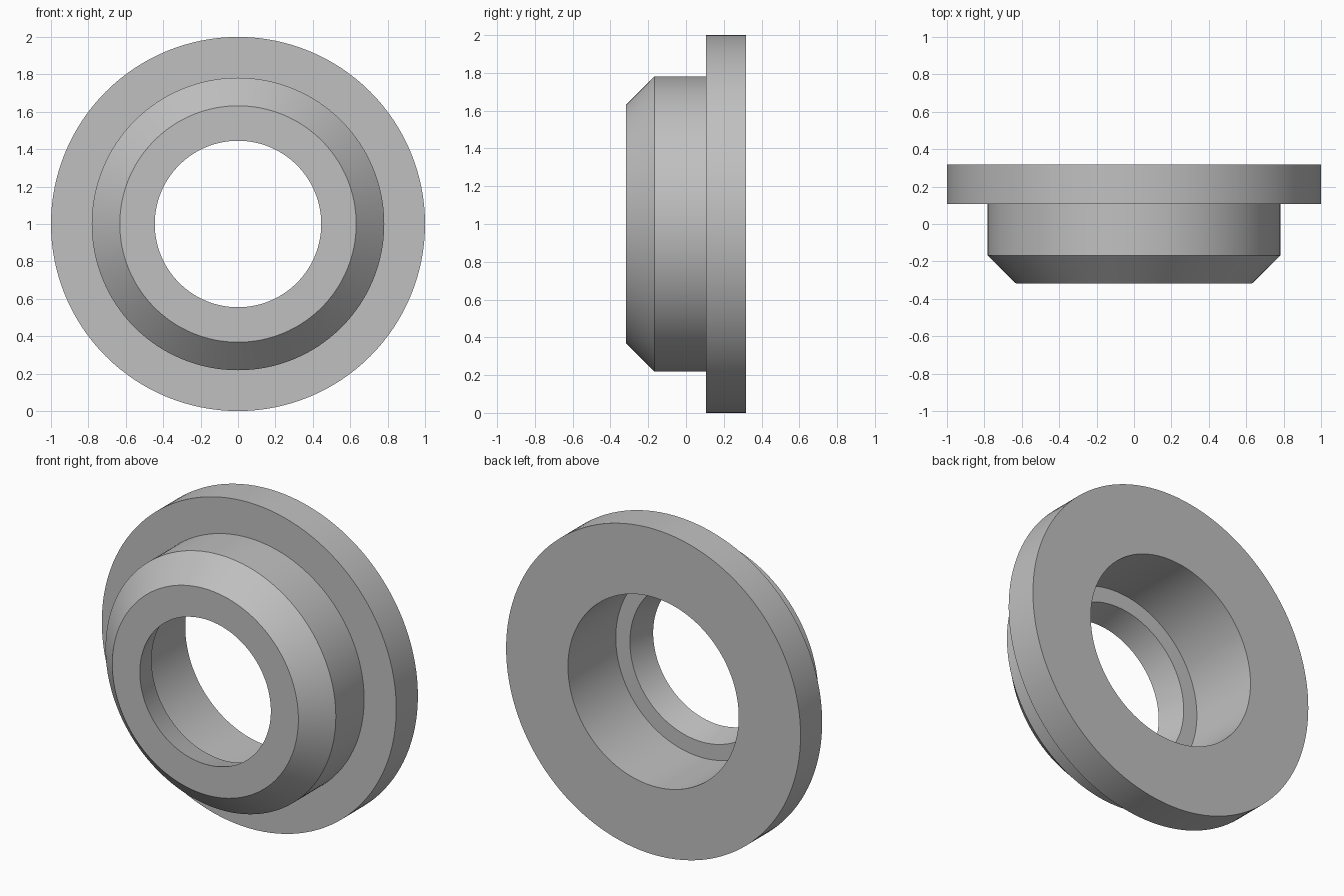
import bpy, bmesh, math
from mathutils import Matrix

cube = bpy.data.objects.get("Cube")
if cube:
    bpy.data.objects.remove(cube, do_unlink=True)

SEGMENTS = 128

# Plain grey material
grey = bpy.data.materials.new("plain grey")
grey.use_nodes = True
colour = (0.53, 0.53, 0.53, 1)
grey.diffuse_color = colour
grey.node_tree.nodes["Principled BSDF"].inputs["Base Color"].default_value = colour

# Closed cross-section as (radius, y): outside front to back, then back through the bore
profile = [
    (0.445, -0.317), (0.632, -0.317),   # front face
    (0.782, -0.168), (0.782, 0.107),    # chamfer and hub
    (1.0, 0.107), (1.0, 0.317),         # flange
    (0.58, 0.317), (0.58, -0.147),      # rear counterbore
    (0.484, -0.147),                    # step, then flared lip
]

# Revolve the section around the y axis
bm = bmesh.new()
verts = [bm.verts.new((r, y, 0)) for r, y in profile]
edges = [bm.edges.new((v, verts[(i + 1) % len(verts)])) for i, v in enumerate(verts)]
bmesh.ops.spin(bm, geom=verts + edges, cent=(0, 0, 0), axis=(0, 1, 0),
               angle=math.tau, steps=SEGMENTS, use_merge=True)
bmesh.ops.remove_doubles(bm, verts=bm.verts[:], dist=0.0001)
bmesh.ops.recalc_face_normals(bm, faces=bm.faces[:])
bmesh.ops.transform(bm, matrix=Matrix.Translation((0, 0, 1)), verts=bm.verts[:])

mesh = bpy.data.meshes.new("flanged_bushing")
bm.to_mesh(mesh)
bm.free()
mesh.materials.append(grey)
bushing = bpy.data.objects.new("flanged_bushing", mesh)
bpy.context.collection.objects.link(bushing)

# Smooth round walls, crisp rims
bpy.ops.object.select_all(action="DESELECT")
bushing.select_set(True)
bpy.context.view_layer.objects.active = bushing
bpy.ops.object.shade_smooth_by_angle(angle=math.radians(20))
